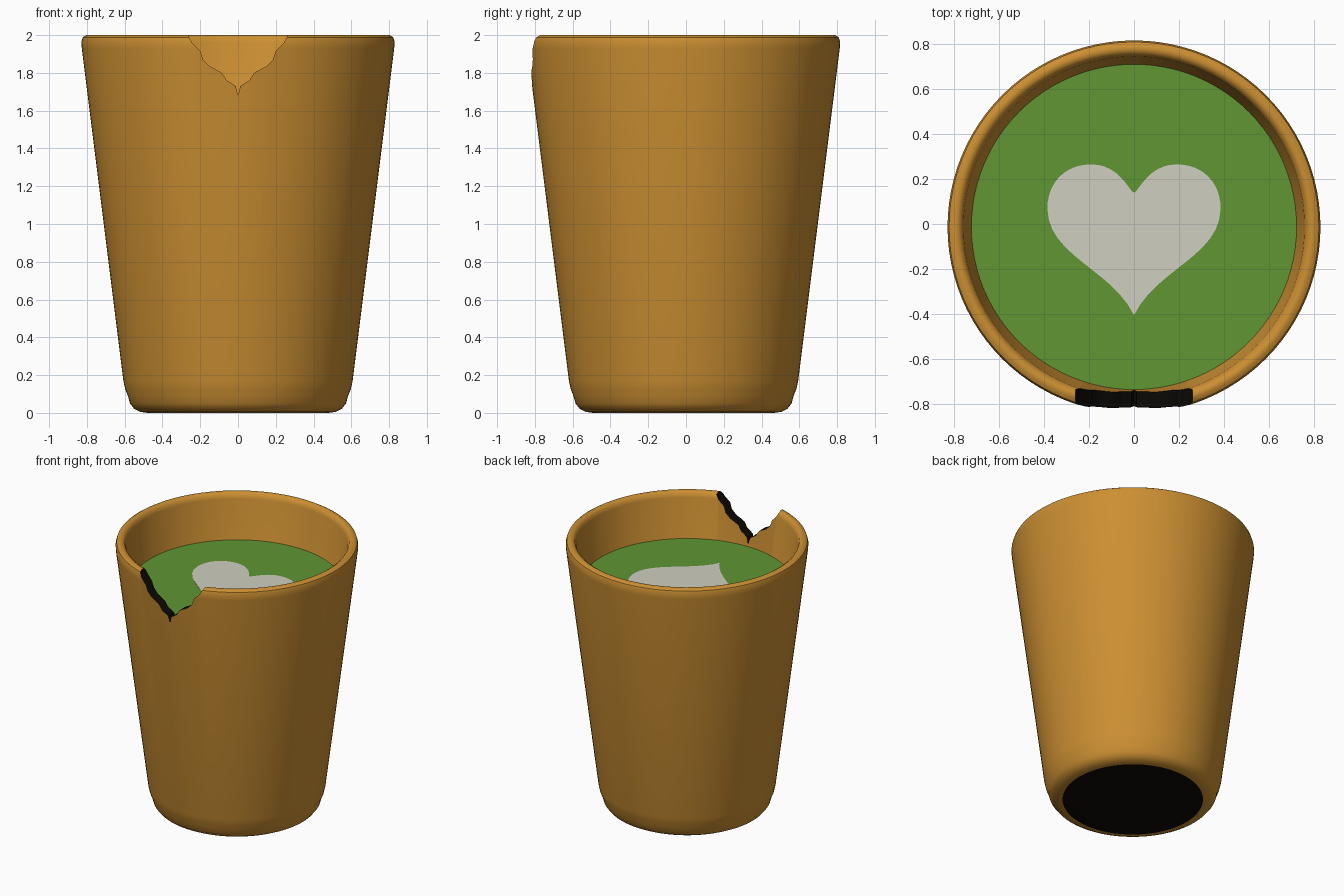
import bpy, bmesh, math
from mathutils import Vector

old = bpy.data.objects.get("Cube")
if old:
    bpy.data.objects.remove(old, do_unlink=True)

CY = -0.013        # cup axis offset, caused by the chipped front
SEG = 96
LIQUID_Z = 1.665


def material(name, rgb):
    m = bpy.data.materials.new(name)
    m.use_nodes = True
    m.diffuse_color = (*rgb, 1)
    m.node_tree.nodes["Principled BSDF"].inputs["Base Color"].default_value = (*rgb, 1)
    return m


clay = material("orange clay", (0.60, 0.275, 0.032))
black = material("black raw clay", (0.004, 0.003, 0.002))
green = material("matcha green", (0.115, 0.305, 0.034))
cream = material("milk cream", (0.62, 0.62, 0.53))


def make_object(name, bm, *mats):
    bmesh.ops.recalc_face_normals(bm, faces=bm.faces)
    me = bpy.data.meshes.new(name)
    bm.to_mesh(me)
    bm.free()
    for m in mats:
        me.materials.append(m)
    ob = bpy.data.objects.new(name, me)
    bpy.context.collection.objects.link(ob)
    return ob


def select_only(ob):
    bpy.ops.object.select_all(action='DESELECT')
    ob.select_set(True)
    bpy.context.view_layer.objects.active = ob


def lathe(profile):
    """Spin (radius, height) points around the z axis."""
    bm = bmesh.new()
    vs = [bm.verts.new((r, 0, z)) for r, z in profile]
    es = [bm.edges.new(p) for p in zip(vs, vs[1:])]
    bmesh.ops.spin(bm, geom=vs + es, cent=(0, 0, 0), axis=(0, 0, 1),
                   angle=math.tau, steps=SEG)
    bmesh.ops.remove_doubles(bm, verts=bm.verts, dist=1e-4)
    return bm


def prism(outline, depth):
    """Solid from a closed 3D outline, extruded along a vector."""
    bm = bmesh.new()
    face = bm.faces.new([bm.verts.new(p) for p in outline])
    out = bmesh.ops.extrude_face_region(bm, geom=[face])
    bmesh.ops.translate(bm, vec=Vector(depth),
                        verts=[g for g in out["geom"] if isinstance(g, bmesh.types.BMVert)])
    return bm


# Cup: outside, rounded rim, inside, floor
cup_bm = lathe([(0, 0), (0.48, 0), (0.52, 0.006), (0.55, 0.022), (0.572, 0.05),
                (0.583, 0.09), (0.597, 0.125), (0.607, 0.17), (0.827, 1.93),
                (0.829, 1.965), (0.822, 1.988), (0.803, 2), (0.785, 2),
                (0.767, 1.988), (0.758, 1.96), (0.553, 0.2), (0.5, 0.12), (0, 0.12)])
for f in cup_bm.faces:
    # unglazed foot
    f.material_index = int(f.calc_center_median().z < 0.001)
cup = make_object("cup", cup_bm, clay, black)
cup.location.y = CY

# Chip broken out of the front rim
edge = [(0.012, 1.73), (0.04, 1.748), (0.06, 1.76), (0.085, 1.8), (0.15, 1.835),
        (0.185, 1.87), (0.2, 1.915), (0.24, 1.955), (0.26, 1.99), (0.26, 2.1)]
chip_outline = [(0, 1.68)] + edge + [(-x, z) for x, z in reversed(edge)]
chip = make_object("chip_cutter", prism([(x, -1, z) for x, z in chip_outline], (0, 0.6, 0)), black)
chip.hide_render = True
cut = cup.modifiers.new("chip", 'BOOLEAN')
cut.operation = 'DIFFERENCE'
cut.solver = 'EXACT'
cut.material_mode = 'TRANSFER'
cut.object = chip
select_only(cup)
bpy.ops.object.modifier_apply(modifier=cut.name)
bpy.data.objects.remove(chip, do_unlink=True)
select_only(cup)
bpy.ops.object.shade_smooth_by_angle(angle=math.radians(40))

# Drink surface
drink_bm = bmesh.new()
bmesh.ops.create_circle(drink_bm, cap_ends=True, segments=SEG, radius=0.723)
drink = make_object("drink", drink_bm, green)
drink.location = (0, CY, LIQUID_Z)

# Heart of milk foam: one half as bezier spans, then mirrored
spans = [((0, 0.14), (0.02, 0.14), (0.06, 0.265), (0.19, 0.265)),
         ((0.19, 0.265), (0.31, 0.265), (0.385, 0.18), (0.385, 0.07)),
         ((0.385, 0.07), (0.385, -0.14), (0.1, -0.2), (0, -0.405))]
half = []
for a, b, c, d in spans:
    for i in range(12):
        t = i / 12
        s = 1 - t
        half.append(tuple(s**3 * a[k] + 3*s*s*t * b[k] + 3*s*t*t * c[k] + t**3 * d[k]
                          for k in range(2)))
half.append(spans[-1][-1])
outline = half + [(-x, y) for x, y in reversed(half[1:-1])]
heart = make_object("foam_heart", prism([(x, y, LIQUID_Z) for x, y in outline], (0, 0, 0.003)), cream)
